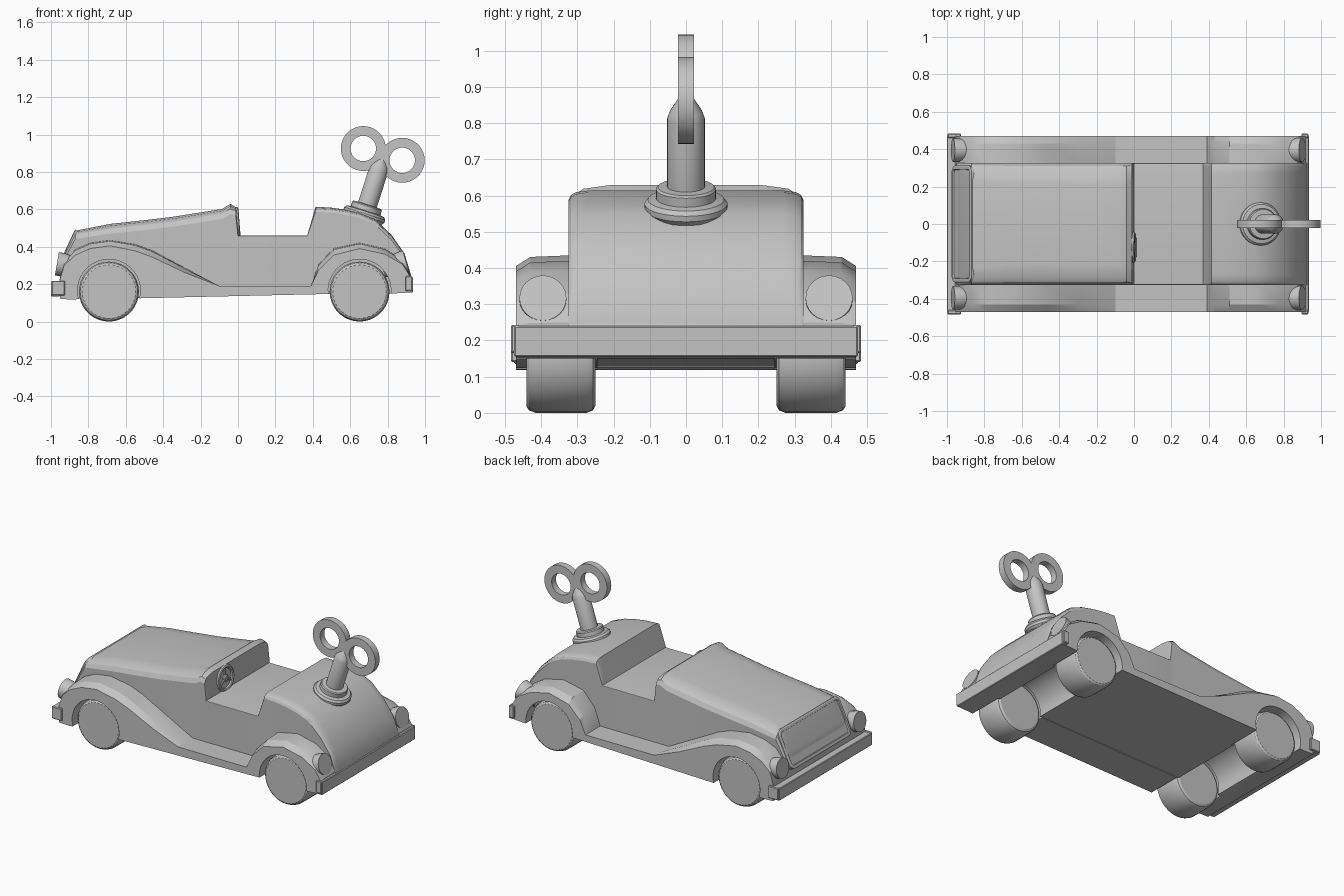
import bpy, bmesh, math
from mathutils import Vector, Matrix

if "Cube" in bpy.data.objects:
    bpy.data.objects.remove(bpy.data.objects["Cube"])

grey = bpy.data.materials.new("plain grey")
grey.diffuse_color = (0.55, 0.55, 0.55, 1)
grey.use_nodes = True
grey.node_tree.nodes["Principled BSDF"].inputs["Base Color"].default_value = grey.diffuse_color


def finish(name, bm, angle=25, hidden=None):
    """Make the object; faces for which hidden(face) is true are removed."""
    bmesh.ops.recalc_face_normals(bm, faces=bm.faces[:])
    bm.normal_update()
    if hidden:
        bmesh.ops.delete(bm, geom=[f for f in bm.faces if hidden(f)], context='FACES')
    me = bpy.data.meshes.new(name)
    bm.to_mesh(me)
    bm.free()
    me.materials.append(grey)
    ob = bpy.data.objects.new(name, me)
    bpy.context.collection.objects.link(ob)
    bpy.ops.object.select_all(action='DESELECT')
    ob.select_set(True)
    bpy.context.view_layer.objects.active = ob
    bpy.ops.object.shade_smooth_by_angle(angle=math.radians(angle))
    return ob


def loft(name, rings, closed=False, angle=25, hidden=None):
    """Skin rings of points; closed joins last ring to first, else ends are capped."""
    bm = bmesh.new()
    vs = [[bm.verts.new(p) for p in r] for r in rings]
    n = len(vs[0])
    for a, b in zip(vs, vs[1:] + ([vs[0]] if closed else [])):
        for i in range(n):
            j = (i + 1) % n
            bm.faces.new((a[i], a[j], b[j], b[i]))
    if not closed:
        bm.faces.new(vs[0])
        bm.faces.new(vs[-1])
    return finish(name, bm, angle, hidden)


def lathe(name, profile, origin, axis, n=32, closed=False):
    """Revolve (radius, height) points about an axis."""
    q = Vector(axis).to_track_quat('Z', 'Y')
    o = Vector(origin)
    rings = [[o + q @ Vector((r * math.cos(t), r * math.sin(t), h))
              for t in (2 * math.pi * k / n for k in range(n))] for r, h in profile]
    return loft(name, rings, closed)


def box(name, x0, x1, y0, y1, z0, z1, bevel=0.004):
    bm = bmesh.new()
    bmesh.ops.create_cube(bm, size=1)
    for v in bm.verts:
        v.co = ((x0 + x1) / 2 + v.co.x * (x1 - x0), (y0 + y1) / 2 + v.co.y * (y1 - y0),
                (z0 + z1) / 2 + v.co.z * (z1 - z0))
    bmesh.ops.bevel(bm, geom=bm.edges[:], offset=bevel, segments=1, affect='EDGES')
    return finish(name, bm)


# Body: hood, open cockpit floor and rounded rear deck (x, top, underside, corner radius)
stations = [
    (-0.95, 0.30, 0.22, 0.03), (-0.93, 0.36, 0.25, 0.03), (-0.87, 0.487, 0.30, 0.045),
    (-0.685, 0.524, 0.36, 0.055), (-0.52, 0.542, 0.30, 0.055), (-0.35, 0.562, 0.18, 0.055),
    (-0.085, 0.604, 0.17, 0.055), (-0.04, 0.632, 0.17, 0.06), (-0.012, 0.612, 0.17, 0.045),
    (0.0, 0.46, 0.17, 0.004), (0.37, 0.46, 0.17, 0.004), (0.415, 0.615, 0.18, 0.028),
    (0.50, 0.61, 0.30, 0.028), (0.57, 0.60, 0.33, 0.028), (0.65, 0.582, 0.36, 0.028),
    (0.73, 0.55, 0.33, 0.028), (0.82, 0.465, 0.30, 0.028), (0.89, 0.365, 0.22, 0.025),
    (0.925, 0.25, 0.18, 0.01),
]
rings = []
for x, zt, zb, r in stations:
    half = [(0.32, zb), (0.325, zt - r), (0.325 - 0.25 * r, zt - 0.5 * r),
            (0.325 - 0.7 * r, zt - 0.22 * r), (0.325 - 2 * r, zt - 0.04 * r)]
    rings.append([(x, y, z) for y, z in half] + [(x, -y, z) for y, z in reversed(half)])
loft("body", rings, hidden=lambda f: f.normal.z < -0.2 and abs(f.calc_center_median().y) < 0.01)

# Fenders, running boards and floor: one side profile (x, z, drop at the outer edge),
# with smaller arches in the middle so the wheel wells have inner walls
WHEEL_X = (-0.69, 0.65)


def arch(cx, r, a0, a1):
    angles = (math.radians(a0 + (a1 - a0) * k / 20) for k in range(21))
    return [(cx + r * math.cos(t), 0.165 + r * math.sin(t), 0) for t in angles]


def side_profile(r):
    return [
        (-0.95, 0.12, 0), (-0.96, 0.2, 0), (-0.93, 0.32, 0.02), (-0.87, 0.385, 0.03),
        (-0.79, 0.42, 0.03), (-0.685, 0.435, 0.03), (-0.55, 0.413, 0.035), (-0.46, 0.38, 0.035),
        (-0.28, 0.285, 0.025), (-0.1, 0.19, 0), (0.39, 0.19, 0), (0.43, 0.305, 0.03),
        (0.51, 0.39, 0.035), (0.65, 0.42, 0.03), (0.785, 0.39, 0.03), (0.88, 0.33, 0.025),
        (0.92, 0.25, 0.01), (0.915, 0.155, 0), (0.83, 0.15, 0),
    ] + arch(WHEEL_X[1], r, -5, 186) + arch(WHEEL_X[0], r, -14, 195) + [(-0.87, 0.118, 0)]


layers = [(0.47, 1, 0.168), (0.43, 0.15, 0.168), (0.32, 0, 0.168), (0.246, 0, 0.168), (0.245, 0, 0.152)]
layers += [(-y, f, r) for y, f, r in reversed(layers)]


def under_body(f):
    c = f.calc_center_median()
    return f.normal.z > 0.2 and abs(c.y) < 0.3 and -0.9 < c.x < 0.88 and c.z > 0.18


loft("fenders_and_floor", [[(x, y, z - d * f) for x, z, d in side_profile(r)]
                           for y, f, r in layers], hidden=under_body)

# Wheels, headlights, tail lights and bumper ends on both sides
for s, side in ((-1, "right"), (1, "left")):
    for cx, end in zip(WHEEL_X, ("front", "rear")):
        lathe(f"{end}_{side}_wheel",
              [(0.14, 0), (0.153, 0.007), (0.16, 0.025), (0.16, 0.165), (0.153, 0.183), (0.143, 0.19)],
              (cx, s * 0.25, 0.16), (0, s, 0), 36)
    lathe(f"{side}_headlight", [(0.04, 0), (0.055, 0.05), (0.063, 0.1), (0.063, 0.13)],
          (-0.84, s * 0.395, 0.287), (-1, 0, 0.17), 24)
    lathe(f"{side}_tail_light", [(0.045, 0), (0.057, 0.05), (0.065, 0.1), (0.065, 0.13)],
          (0.775, s * 0.395, 0.28), (1, 0, 0.3), 24)
    ya, yb = sorted((s * 0.46, s * 0.483))
    box(f"front_bumper_{side}_end", -0.997, -0.925, ya, yb, 0.14, 0.218)
    box(f"rear_bumper_{side}_end", 0.895, 0.932, ya, yb, 0.165, 0.243)
box("front_bumper", -1.0, -0.95, -0.475, 0.475, 0.135, 0.215)
box("rear_bumper", 0.9, 0.935, -0.475, 0.475, 0.155, 0.24)

# Grille: slanted rounded frame with a sunk panel
bm = bmesh.new()
bmesh.ops.create_cube(bm, size=1)
for v in bm.verts:
    v.co = Vector((v.co.x * 0.03, v.co.y * 0.625, v.co.z * 0.25))
corners = [e for e in bm.edges if abs(e.verts[0].co.x - e.verts[1].co.x) > 0.01]
bmesh.ops.bevel(bm, geom=corners, offset=0.04, segments=4, profile=0.5, affect='EDGES')
bm.normal_update()
front = [f for f in bm.faces if f.normal.x < -0.9]
bmesh.ops.inset_region(bm, faces=front, thickness=0.006, depth=0.004)
bmesh.ops.inset_region(bm, faces=front, thickness=0.014, depth=0)
bmesh.ops.inset_region(bm, faces=front, thickness=0.003, depth=-0.008)
bm.transform(Matrix.Translation((-0.908, 0, 0.37)) @ Matrix.Rotation(math.radians(25), 4, 'Y'))
finish("grille", bm, hidden=lambda f: f.normal.x > 0.88)

# Steering wheel on the dashboard
hub = Vector((-0.004, -0.125, 0.53))
lean = Vector((1, 0, 0.08)).normalized()
lathe("steering_wheel_rim", [(0.072 + 0.012 * math.cos(a), 0.012 * math.sin(a))
                             for a in (math.pi * k / 4 for k in range(8))], hub, lean, 32, True)
lathe("steering_wheel_hub", [(0.022, -0.015), (0.022, 0.006), (0.014, 0.012)], hub, lean, 16)
for k in range(3):
    a = math.radians(90 + 120 * k)
    lathe(f"steering_wheel_spoke_{k + 1}", [(0.007, 0), (0.007, 0.07)], hub,
          (-0.08 * math.sin(a), math.cos(a), math.sin(a)), 8)

# Wind-up key: stepped base with a tapering post, then two flat loops
lathe("key_post", [(0.105, -0.022), (0.115, -0.008), (0.115, 0.008), (0.105, 0.02),
                   (0.083, 0.024), (0.083, 0.05), (0.078, 0.056), (0.052, 0.058),
                   (0.052, 0.255), (0.045, 0.275), (0.02, 0.315)],
      (0.675, 0, 0.57), (0.304, 0, 0.953), 32)
for i, (x, z) in enumerate(((0.67, 0.925), (0.878, 0.862))):
    lathe(f"key_loop_{i + 1}", [(0.12, -0.022), (0.12, 0.022), (0.068, 0.022), (0.068, -0.022)],
          (x, 0, z), (0, 1, 0), 36, True)
